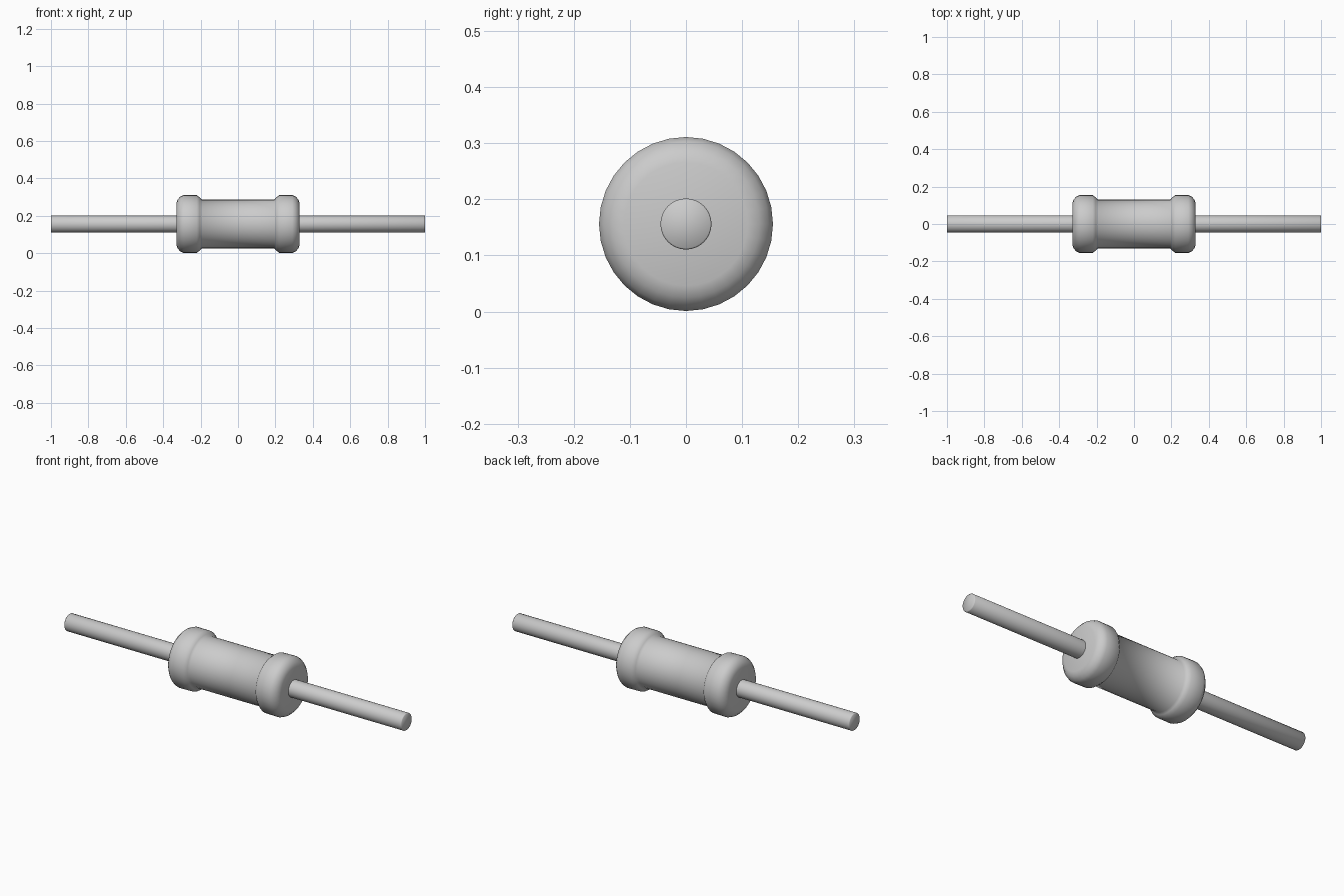
import bpy, bmesh
from math import cos, sin, pi, radians

if "Cube" in bpy.data.objects:
    bpy.data.objects.remove(bpy.data.objects["Cube"])

AXIS_Z = 0.156


def lathe(name, profile, sides, angle):
    """Revolve (x, radius) points around the long axis and close both ends."""
    bm = bmesh.new()
    rings = [[bm.verts.new((x, r * cos(2 * pi * i / sides), AXIS_Z + r * sin(2 * pi * i / sides)))
              for i in range(sides)] for x, r in profile]
    for a, b in zip(rings, rings[1:]):
        for i in range(sides):
            j = (i + 1) % sides
            bm.faces.new((a[i], a[j], b[j], b[i]))
    bm.faces.new(rings[0])
    bm.faces.new(rings[-1])
    bmesh.ops.recalc_face_normals(bm, faces=bm.faces)
    mesh = bpy.data.meshes.new(name)
    bm.to_mesh(mesh)
    bm.free()
    obj = bpy.data.objects.new(name, mesh)
    bpy.context.collection.objects.link(obj)
    bpy.ops.object.select_all(action='DESELECT')
    obj.select_set(True)
    bpy.context.view_layer.objects.active = obj
    bpy.ops.object.shade_smooth_by_angle(angle=radians(angle))
    return obj


# Body: slim barrel with a rounded bulge at each end
half = [(0.195, 0.131), (0.203, 0.141), (0.22, 0.154), (0.29, 0.155),
        (0.308, 0.147), (0.323, 0.131), (0.33, 0.11)]
lathe("resistor_body", [(-x, r) for x, r in reversed(half)] + half, 32, 60)

# Wire leads on both sides
for side, label in ((-1, "left"), (1, "right")):
    lathe(label + "_lead", [(side * 0.31, 0.0455), (side * 0.997, 0.0455), (side * 1.0, 0.043)], 32, 60)
